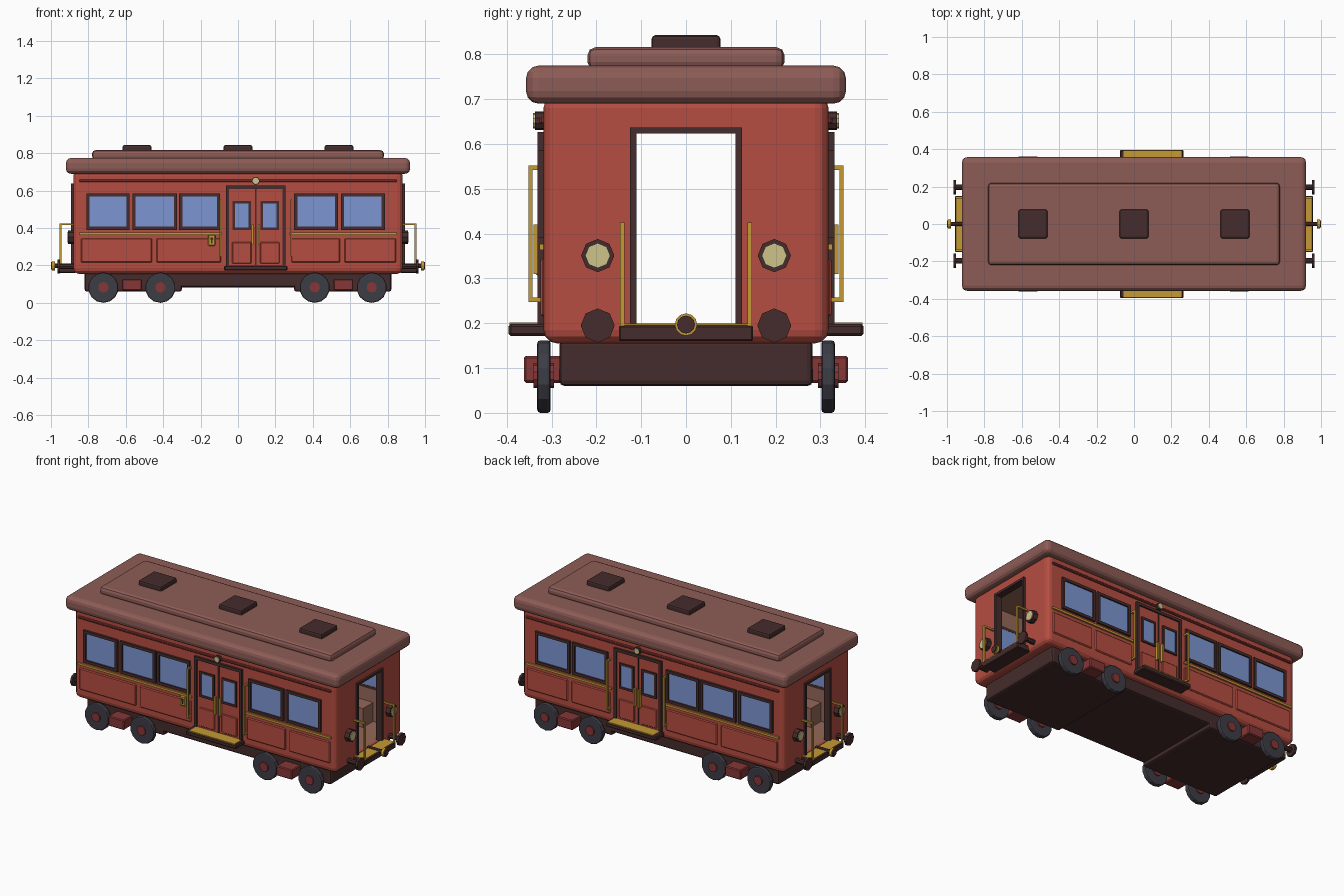
import bpy, bmesh, math
from mathutils import Matrix

if "Cube" in bpy.data.objects:
    bpy.data.objects.remove(bpy.data.objects["Cube"])


def material(name, rgb):
    m = bpy.data.materials.new(name)
    m.use_nodes = True
    m.diffuse_color = (*rgb, 1)
    m.node_tree.nodes["Principled BSDF"].inputs["Base Color"].default_value = (*rgb, 1)
    return m


RED = material("body red", (0.47, 0.075, 0.052))
ROOF = material("roof brown", (0.27, 0.108, 0.094))
DARK = material("dark brown", (0.06, 0.025, 0.025))
GLASS = material("window blue", (0.2, 0.3, 0.64))
BRASS = material("brass", (0.55, 0.32, 0.035))
CREAM = material("lamp cream", (0.62, 0.55, 0.26))
TYRE = material("wheel slate", (0.045, 0.045, 0.06))
HUB = material("hub red", (0.24, 0.038, 0.038))
TAN = material("interior tan", (0.3, 0.14, 0.1))


def finish(name, bm, mat, bevel, segments):
    me = bpy.data.meshes.new(name)
    bm.to_mesh(me)
    bm.free()
    me.materials.append(mat)
    ob = bpy.data.objects.new(name, me)
    bpy.context.collection.objects.link(ob)
    if bevel:
        mod = ob.modifiers.new("Bevel", "BEVEL")
        mod.width, mod.segments = bevel, segments
        mod.limit_method = "ANGLE"
        mod.angle_limit = math.radians(50)
    return ob


def box(name, x, y, z, mat, bevel=0.0, segments=1):
    """Box from (low, high) pairs on each axis, in any order."""
    bm = bmesh.new()
    bmesh.ops.create_cube(bm, size=1)
    for v in bm.verts:
        v.co = [sum(p) / 2 + c * abs(p[1] - p[0]) for p, c in zip((x, y, z), v.co)]
    return finish(name, bm, mat, bevel, segments)


def disc(name, centre, radius, depth, axis, mat, sides=8, bevel=0.0):
    """Cylinder lying along the x or y axis."""
    bm = bmesh.new()
    turn = Matrix.Rotation(math.pi / 2, 4, "Y" if axis == "x" else "X")
    # quarter turn puts a corner at the top
    bmesh.ops.create_cone(bm, cap_ends=True, segments=sides, radius1=radius, radius2=radius,
                          depth=depth, matrix=Matrix.Translation(centre) @ turn)
    return finish(name, bm, mat, bevel, 2)


def side_box(name, s, x, y, z, mat, bevel=0.0):
    return box(name, x, (s * y[0], s * y[1]), z, mat, bevel)


def frame(name, s, x, y, z, t, mat):
    """Rectangular border of bars on a long side."""
    for i, xx in enumerate(((x[0], x[0] + t), (x[1] - t, x[1]))):
        side_box(f"{name}_post_{i}", s, xx, y, z, mat)
    for i, zz in enumerate(((z[0], z[0] + t), (z[1] - t, z[1]))):
        side_box(f"{name}_rail_{i}", s, (x[0] + t, x[1] - t), y, zz, mat)


# Hollow body with an open doorway through both ends
body = box("body_shell", (-0.88, 0.88), (-0.318, 0.318), (0.155, 0.71), RED, 0.03, 3)
cutters = [box("room_cutter", (-0.855, 0.855), (-0.298, 0.298), (0.195, 0.685), TAN),
           box("doorway_cutter", (-1, 1), (-0.115, 0.115), (0.195, 0.628), RED)]
bpy.context.view_layer.objects.active = body
for c in cutters:
    c.hide_render = True
    mod = body.modifiers.new(c.name, "BOOLEAN")
    mod.operation, mod.solver, mod.object = "DIFFERENCE", "EXACT", c
for mod in list(body.modifiers):
    bpy.ops.object.modifier_apply(modifier=mod.name)
for c in cutters:
    bpy.data.objects.remove(c)
body.data.materials.clear()
body.data.materials.append(RED)
body.data.materials.append(TAN)
for p in body.data.polygons:
    inside = abs(p.center.x) < 0.857 and abs(p.center.y) < 0.3 and 0.19 < p.center.z < 0.69
    p.material_index = int(inside)

# Roof layers and vents
box("roof", (-0.92, 0.92), (-0.357, 0.357), (0.69, 0.775), ROOF, 0.028, 3)
box("roof_deck", (-0.78, 0.78), (-0.22, 0.22), (0.765, 0.816), ROOF, 0.018, 2)
for x in (-0.54, 0, 0.54):
    box("roof_vent", (x - 0.077, x + 0.077), (-0.077, 0.077), (0.8, 0.843), DARK, 0.009, 2)

# Underframe
box("chassis", (-0.82, 0.82), (-0.282, 0.282), (0.083, 0.165), DARK, 0.012, 2)
for s in (-1, 1):
    box("bogie", (s * 0.3, s * 0.82), (-0.283, 0.283), (0.06, 0.11), DARK, 0.012, 2)

WINDOWS = ((-0.81, -0.58), (-0.565, -0.325), (-0.315, -0.095), (0.3, 0.535), (0.55, 0.785))
PANELS = ((-0.84, -0.46), (-0.435, -0.09), (0.285, 0.545), (0.57, 0.845))
DOOR_X = 0.095

for s in (-1, 1):
    # Running gear
    for x in (-0.72, -0.415, 0.41, 0.715):
        disc("wheel", (x, s * 0.317, 0.081), 0.081, 0.03, "y", TYRE, 14, 0.007)
        disc("wheel_hub", (x, s * 0.317, 0.083), 0.028, 0.046, "y", HUB, 10)
    for x in (-0.567, 0.563):
        side_box("axle_box", s, (x - 0.053, x + 0.053), (0.27, 0.362), (0.067, 0.127), HUB, 0.005)

    # Windows
    for x in WINDOWS:
        frame("window_frame", s, x, (0.293, 0.331), (0.39, 0.585), 0.017, DARK)
        side_box("window_glass", s, (x[0] + 0.012, x[1] - 0.012), (0.294, 0.323), (0.4, 0.575), GLASS)

    # Wall panels and mouldings
    for x in PANELS:
        side_box("wall_panel", s, x, (0.31, 0.325), (0.215, 0.345), RED, 0.005)
    for x in ((-0.85, -0.085), (0.275, 0.85)):
        side_box("brass_strip", s, x, (0.31, 0.327), (0.364, 0.377), BRASS)
    side_box("upper_moulding", s, (-0.85, 0.85), (0.31, 0.327), (0.645, 0.66), HUB, 0.004)

    # Double door
    frame("side_door_frame", s, (-0.065, 0.255), (0.3, 0.331), (0.18, 0.627), 0.018, DARK)
    side_box("door_seam", s, (DOOR_X - 0.004, DOOR_X + 0.004), (0.31, 0.326), (0.2, 0.61), DARK)
    for d in (-1, 1):
        cx = DOOR_X + d * 0.075
        side_box("door_leaf", s, (cx - 0.069, cx + 0.069), (0.296, 0.323), (0.197, 0.61), RED)
        frame("door_window_frame", s, (cx - 0.05, cx + 0.05), (0.292, 0.331), (0.39, 0.545), 0.013, DARK)
        side_box("door_window_glass", s, (cx - 0.04, cx + 0.04), (0.293, 0.327), (0.4, 0.535), GLASS)
        side_box("door_panel", s, (cx - 0.052, cx + 0.052), (0.315, 0.329), (0.21, 0.325), RED, 0.004)
        hx = DOOR_X + d * 0.017
        side_box("door_handle", s, (hx - 0.005, hx + 0.005), (0.32, 0.34), (0.31, 0.42), BRASS)

        # Grab rail beside the door
        gx = DOOR_X + d * 0.19
        side_box("grab_rail", s, (gx - 0.005, gx + 0.005), (0.342, 0.352), (0.248, 0.552), BRASS)
        for z in (0.253, 0.547):
            side_box("grab_rail_bracket", s, (gx - 0.005, gx + 0.005), (0.31, 0.345), (z - 0.005, z + 0.005), BRASS)

    # Door step and door lamp
    side_box("door_step", s, (-0.075, 0.265), (0.3, 0.396), (0.172, 0.198), DARK, 0.005)
    side_box("door_step_tread", s, (-0.055, 0.253), (0.325, 0.394), (0.196, 0.202), BRASS)
    disc("door_lamp_ring", (DOOR_X, s * 0.325, 0.652), 0.021, 0.024, "y", DARK, 10)
    disc("door_lamp", (DOOR_X, s * 0.328, 0.652), 0.017, 0.026, "y", CREAM, 10)

    # Interior bench
    side_box("bench", s, (-0.7, 0.7), (0.2, 0.3), (0.19, 0.31), TAN)

# Lock plate on the front wall
box("lock_plate", (-0.16, -0.12), (-0.335, -0.31), (0.305, 0.365), BRASS, 0.005)
disc("keyhole", (-0.14, -0.334, 0.342), 0.009, 0.006, "y", DARK)
box("keyhole_slot", (-0.144, -0.136), (-0.337, -0.33), (0.318, 0.34), DARK)

for e in (-1, 1):
    def end_x(a, b):
        return (e * a, e * b)

    # End doorway frame
    for s in (-1, 1):
        box("end_door_post", end_x(0.85, 0.892), (s * 0.11, s * 0.125), (0.19, 0.637), DARK)
    box("end_door_lintel", end_x(0.85, 0.892), (-0.11, 0.11), (0.623, 0.637), DARK)

    # Platform
    box("end_platform", end_x(0.865, 0.957), (-0.15, 0.15), (0.16, 0.196), DARK, 0.004)
    box("end_platform_tread", end_x(0.88, 0.953), (-0.14, 0.14), (0.193, 0.2), BRASS)

    for s in (-1, 1):
        y = s * 0.142
        # Platform railing
        box("railing_post", end_x(0.945, 0.955), (y - 0.005, y + 0.005), (0.19, 0.425), BRASS)
        box("railing_top", end_x(0.87, 0.946), (y - 0.005, y + 0.005), (0.415, 0.425), BRASS)
        # Head lamp
        disc("head_lamp_case", (e * 0.888, s * 0.197, 0.351), 0.037, 0.04, "x", DARK)
        disc("head_lamp_glass", (e * 0.892, s * 0.197, 0.351), 0.028, 0.04, "x", CREAM)
        # Buffer
        disc("buffer_shaft", (e * 0.91, s * 0.197, 0.195), 0.015, 0.1, "x", DARK)
        disc("buffer_head", (e * 0.958, s * 0.197, 0.195), 0.038, 0.014, "x", DARK)

    # Coupler
    disc("coupler_shaft", (e * 0.93, 0, 0.197), 0.012, 0.11, "x", DARK)
    disc("coupler_ring", (e * 0.986, 0, 0.197), 0.025, 0.016, "x", BRASS, 12)
    disc("coupler_head", (e * 0.99, 0, 0.197), 0.02, 0.02, "x", DARK, 12)
